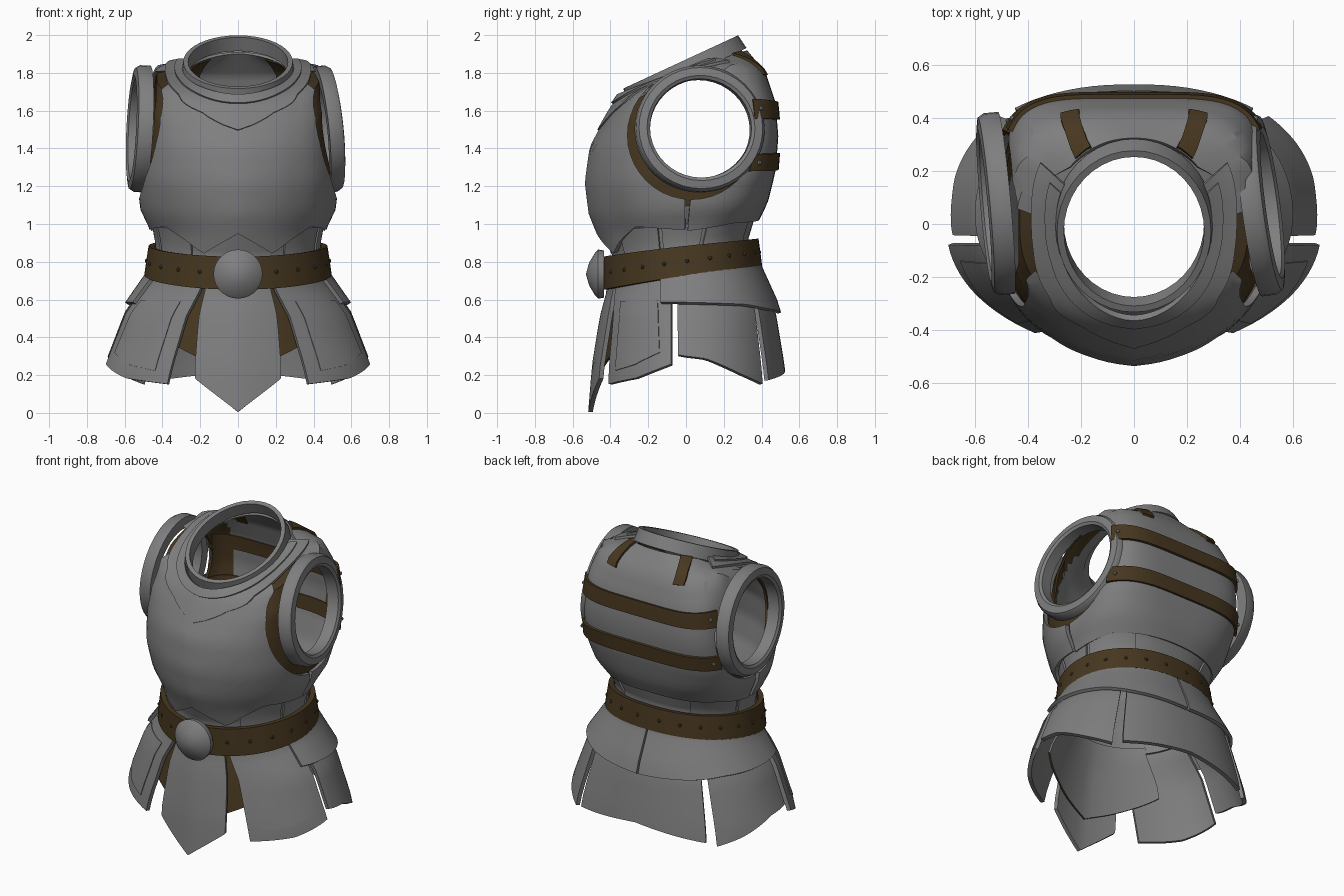
import bpy, bmesh, math
from math import sin, cos, pi
from mathutils import Vector, Matrix

old = bpy.data.objects.get("Cube")
if old:
    bpy.data.objects.remove(old, do_unlink=True)

def material(name, rgb):
    m = bpy.data.materials.new(name)
    m.use_nodes = True
    m.diffuse_color = (*rgb, 1)
    m.node_tree.nodes["Principled BSDF"].inputs["Base Color"].default_value = (*rgb, 1)
    return m

STEEL = material("steel grey", (0.21, 0.21, 0.215))
LEATHER = material("leather brown", (0.062, 0.038, 0.014))

# Body sections: front z, back z, half width, front y, back y, side lift,
# front squareness, back squareness, front ridge
RINGS = [
    (0.00, 0.00, 0.74, -0.47, 0.53, 0, 1.9, 2.2, 0.02),
    (0.25, 0.25, 0.685, -0.45, 0.50, 0, 1.9, 2.2, 0.02),
    (0.50, 0.55, 0.58, -0.41, 0.45, 0, 1.9, 2.2, 0.02),
    (0.65, 0.77, 0.445, -0.39, 0.35, 0, 1.9, 2.2, 0),
    (0.83, 0.92, 0.42, -0.39, 0.33, 0, 1.9, 2.2, 0),
    (0.95, 1.02, 0.44, -0.42, 0.36, 0, 1.9, 2.5, 0.02),
    (1.06, 1.12, 0.49, -0.455, 0.41, 0, 2, 3, 0.03),
    (1.22, 1.28, 0.50, -0.47, 0.45, 0, 2.3, 4, 0.035),
    (1.40, 1.46, 0.48, -0.445, 0.465, 0, 2.6, 5, 0.035),
    (1.52, 1.64, 0.465, -0.385, 0.45, 0.04, 2.8, 5, 0.03),
    (1.59, 1.79, 0.43, -0.345, 0.40, 0.09, 2.5, 3.5, 0.03),
    (1.66, 1.91, 0.29, -0.31, 0.30, -0.01, 2, 2.1, 0.015),
]

def surf(u, t):
    """Point on the body: u turns from the front towards +x, t runs up the sections."""
    i = max(0, min(int(t), len(RINGS) - 2))
    k = t - i
    zf, zb, w, yf, yb, lift, pf, pb, ridge = [a + (b - a) * k
                                              for a, b in zip(RINGS[i], RINGS[i + 1])]
    s, c = sin(u), cos(u)
    e = 2 / (pf if c > 0 else pb)
    x = math.copysign(w * abs(s) ** e, s)
    y = (yf if c > 0 else yb) * abs(c) ** e
    z = zf + (zb - zf) * (y - yf) / (yb - yf) + lift * s * s
    if c > 0:
        y -= ridge * max(0, 1 - abs(x) / 0.3)
    return Vector((x, y, z))

def outside(u, t, off):
    e = 0.03
    n = (surf(u + e, t) - surf(u - e, t)).cross(surf(u, t + e) - surf(u, t - e))
    return surf(u, t) + n.normalized() * off

def level(u, v):
    """Values from 3 up are section positions, smaller ones are heights."""
    if v >= 3:
        return v
    lo, hi = 0.0, 10.0
    for _ in range(30):
        mid = (lo + hi) / 2
        lo, hi = (mid, hi) if surf(u, mid).z < v else (lo, mid)
    return lo

def along(keys, g):
    if not isinstance(keys, list):
        return keys
    for (a, va), (b, vb) in zip(keys, keys[1:]):
        if g <= b:
            return va + (vb - va) * (g - a) / (b - a)
    return keys[-1][1]

def apply_modifiers(ob):
    bpy.ops.object.select_all(action='DESELECT')
    ob.select_set(True)
    bpy.context.view_layer.objects.active = ob
    for m in list(ob.modifiers):
        bpy.ops.object.modifier_apply(modifier=m.name)

def finish(ob):
    apply_modifiers(ob)
    bpy.ops.object.shade_smooth_by_angle(angle=math.radians(32))

def cut_arms(ob, y, z, ry, rz):
    for s in (1, -1):
        bpy.ops.mesh.primitive_cylinder_add(vertices=40, radius=1, depth=0.6,
            location=(s * 0.56, y, z), rotation=(0, pi / 2, 0), scale=(rz, ry, 1))
        tool = bpy.context.object
        tool.hide_render = True
        mod = ob.modifiers.new("arm opening", 'BOOLEAN')
        mod.operation, mod.solver, mod.object = 'DIFFERENCE', 'EXACT', tool
        apply_modifiers(ob)
        bpy.data.objects.remove(tool, do_unlink=True)

def mesh_object(name, verts, faces, mat, recalc=False):
    me = bpy.data.meshes.new(name)
    me.from_pydata(verts, [], faces)
    bm = bmesh.new()
    bm.from_mesh(me)
    bmesh.ops.remove_doubles(bm, verts=bm.verts, dist=0.0005)
    if recalc:
        bmesh.ops.recalc_face_normals(bm, faces=bm.faces)
    bm.to_mesh(me)
    bm.free()
    ob = bpy.data.objects.new(name, me)
    bpy.context.collection.objects.link(ob)
    me.materials.append(mat)
    return ob

def plate(name, mat, ub, ut, low, high, off=0.005, thick=0.022,
          cols=16, rows=6, side=1, sym=False, hole=None, grow=1):
    """Curved plate on the body between two edges; ub and ut are its bottom and top spans."""
    verts, faces = [], []
    for r in range(rows + 1):
        k = r / rows
        a, b = [p + (q - p) * k for p, q in zip(ub, ut)]
        for c in range(cols + 1):
            f = c / cols
            u = side * (a + (b - a) * f)
            g = abs(2 * f - 1) if sym else f
            lo, hi = level(u, along(low, g)), level(u, along(high, g))
            verts.append(outside(u, lo + (hi - lo) * k, off))
            if r and c:
                i = r * (cols + 1) + c
                q = (i - cols - 2, i - cols - 1, i, i - 1)
                faces.append(q if side > 0 else q[::-1])
    ob = mesh_object(name, verts, faces, mat)
    sol = ob.modifiers.new("thickness", 'SOLIDIFY')
    sol.thickness, sol.offset = thick, grow
    if hole:
        cut_arms(ob, *hole)
    finish(ob)
    return ob

def hoop(name, mat, profile, rx, ry, matrix, n=40):
    """Closed profile (outward, upward) swept round an ellipse."""
    m, verts, faces = len(profile), [], []
    for i in range(n):
        a = 2 * pi * i / n
        for j, (r, h) in enumerate(profile):
            verts.append(matrix @ Vector(((rx + r) * cos(a), (ry + r) * sin(a), h)))
            j2, i2 = (j + 1) % m, (i + 1) % n
            faces.append((i * m + j, i2 * m + j, i2 * m + j2, i * m + j2))
    finish(mesh_object(name, verts, faces, mat, True))

def stud(name, mat, u, t, off):
    bpy.ops.mesh.primitive_uv_sphere_add(segments=8, ring_count=5, radius=0.012,
                                         location=outside(u, t, off))
    bpy.context.object.name = name
    bpy.context.object.data.materials.append(mat)

FULL = (-pi, pi)
SIDES = (("left", 1), ("right", -1))
ARM = (0.03, 1.47, 0.34, 0.34)

# Inner shell, with leather lining round the arm openings
shell = plate("body_shell", STEEL, FULL, FULL, 3, 11, 0, 0.015, 72, 40,
              hole=(0.08, 1.495, 0.275, 0.27), grow=-1)
shell.data.materials.append(LEATHER)
for p in shell.data.polygons:
    x, y, z = p.center
    if abs(x) > 0.34 and ((y - 0.05) / 0.42) ** 2 + ((z - 1.48) / 0.38) ** 2 < 1:
        p.material_index = 1

# Breast and back plates
plate("breast_plate", STEEL, (-1.56, 1.56), (-1.56, 1.56),
      [(0, 0.96), (0.28, 0.85), (0.42, 0.92), (0.6, 1.0), (1, 0.98)],
      [(0, 8.8), (0.21, 9.8), (0.51, 10.2), (1, 10.3)], 0.005, 0.026, 44, 16, sym=True, hole=ARM)
plate("back_plate", STEEL, (1.58, 2 * pi - 1.58), (1.58, 2 * pi - 1.58),
      [(0, 1.03), (0.6, 1.02), (1, 0.97)], [(0, 10.95), (0.55, 10.9), (1, 10.3)],
      0.004, 0.02, 48, 18, sym=True, hole=ARM)

# Neck yoke in two steps
plate("yoke", STEEL, (-2.1, 2.1), (-2.1, 2.1),
      [(0, 8.67), (0.157, 9.65), (0.38, 10.1), (0.65, 10.3), (1, 10.35)], 11,
      0.022, 0.016, 54, 6, sym=True)
plate("yoke_upper", STEEL, (-2, 2), (-2, 2),
      [(0, 10.35), (0.3, 10.55), (0.6, 10.68), (1, 10.7)], 11, 0.034, 0.014, 44, 3, sym=True)

# Tilted collar
hoop("collar", STEEL, [(-0.016, -0.08), (-0.016, 0), (0.01, 0), (0.022, -0.08)], 0.28, 0.325,
     Matrix.Translation((0, -0.028, 1.858)) @ Matrix.Rotation(0.434, 4, 'X'))

# Arm rims
rim = [(-0.037, -0.05), (-0.037, 0.025), (-0.02, 0.035), (0.022, 0.028), (0.036, 0.005), (0.036, -0.05)]
for label, s, x, turn, lean in (("left", 1, 0.487, 0.13, -0.1), ("right", -1, -0.53, 0.09, 0.05)):
    hoop(label + "_arm_rim", STEEL, rim, 0.3, 0.308,
         Matrix.Translation((x, 0.075, 1.505)) @ Matrix.Rotation(turn, 4, 'Z')
         @ Matrix.Rotation(lean, 4, 'Y') @ Matrix.Rotation(s * pi / 2, 4, 'Y'))

# Waist plates
for label, s in SIDES:
    for i, (a, b) in enumerate(((0.62, 1.2), (1.25, 1.75), (1.8, 2.6))):
        plate(f"{label}_waist_plate_{i + 1}", STEEL, (a, b), (a, b), 3.8, 5.15,
              0.002, 0.012, 10, 4, s)

# Belt, studs and round buckle
plate("belt", LEATHER, FULL, FULL, 3, 4, 0.022, 0.032, 56, 2)
for i in range(20):
    stud(f"belt_stud_{i + 1}", LEATHER, 0.45 + i * (2 * pi - 0.9) / 19, 3.5, 0.05)
hoop("buckle", STEEL, [(0, 0), (0.125, 0), (0.13, 0.03), (0.115, 0.045), (0.06, 0.078), (0, 0.095)],
     0, 0, Matrix.Translation((0, -0.435, 0.735)) @ Matrix.Rotation(pi / 2, 4, 'X'), 28)

# Back straps with end studs, and short neck tabs, all showing inside too
for label, t0, t1 in (("lower", 7.05, 7.55), ("upper", 8.5, 9.05)):
    span = (pi - 1.05, pi + 1.05)
    plate(label + "_back_strap", LEATHER, span, span, t0, t1, -0.022, 0.062, 40, 2)
    for side, s in SIDES:
        stud(f"{label}_{side}_strap_stud", STEEL, pi - s * 0.9, (t0 + t1) / 2, 0.04)
for label, s in SIDES:
    plate(label + "_neck_tab", LEATHER, (2.72, 2.9), (2.42, 2.66), 9.85, 10.9,
          -0.022, 0.06, 4, 5, s)

# Leather under the skirt, steel on the inside
under = plate("under_skirt", LEATHER, (-0.8, 0.8), (-0.8, 0.8), [(0, 0.2), (1, 0.42)], 3.2,
              -0.025, 0.012, 20, 6, sym=True)
under.data.materials.append(STEEL)
for p in under.data.polygons:
    if p.normal.y > 0.3:
        p.material_index = 1

# Skirt plates
plate("front_skirt_plate", STEEL, (-0.34, 0.34), (-0.4, 0.4), [(0, 0.003), (1, 0.18)], 3.2,
      0.004, 0.024, 12, 9, sym=True)
plate("back_skirt_plate", STEEL, (pi - 0.64, pi + 0.64), (pi - 0.66, pi + 0.66),
      [(0, 0.22), (1, 0.17)], 3.1, -0.002, 0.024, 20, 9, sym=True)
for label, s in SIDES:
    plate(label + "_front_skirt_plate", STEEL, (0.56, 1.4), (0.44, 1.36),
          [(0, 0.15), (0.5, 0.18), (1, 0.25)], 3.2, 0.004, 0.024, 14, 9, s)
    plate(label + "_skirt_inset", STEEL, (0.68, 1.26), (0.62, 1.2),
          [(0, 0.22), (0.5, 0.25), (1, 0.31)], 0.58, 0.026, 0.006, 12, 6, s)
    plate(label + "_rear_skirt_plate", STEEL, (1.47, 2.4), (1.44, 2.44),
          [(0, 0.3), (0.3, 0.28), (0.7, 0.2), (1, 0.15)], 3.1, -0.002, 0.024, 18, 9, s)
    plate(label + "_hip_plate", STEEL, (1.26, pi - 0.006), (1.24, pi - 0.006),
          [(0, 0.56), (0.5, 0.55), (1, 0.52)], 3.3, 0.03, 0.02, 28, 6, s)
